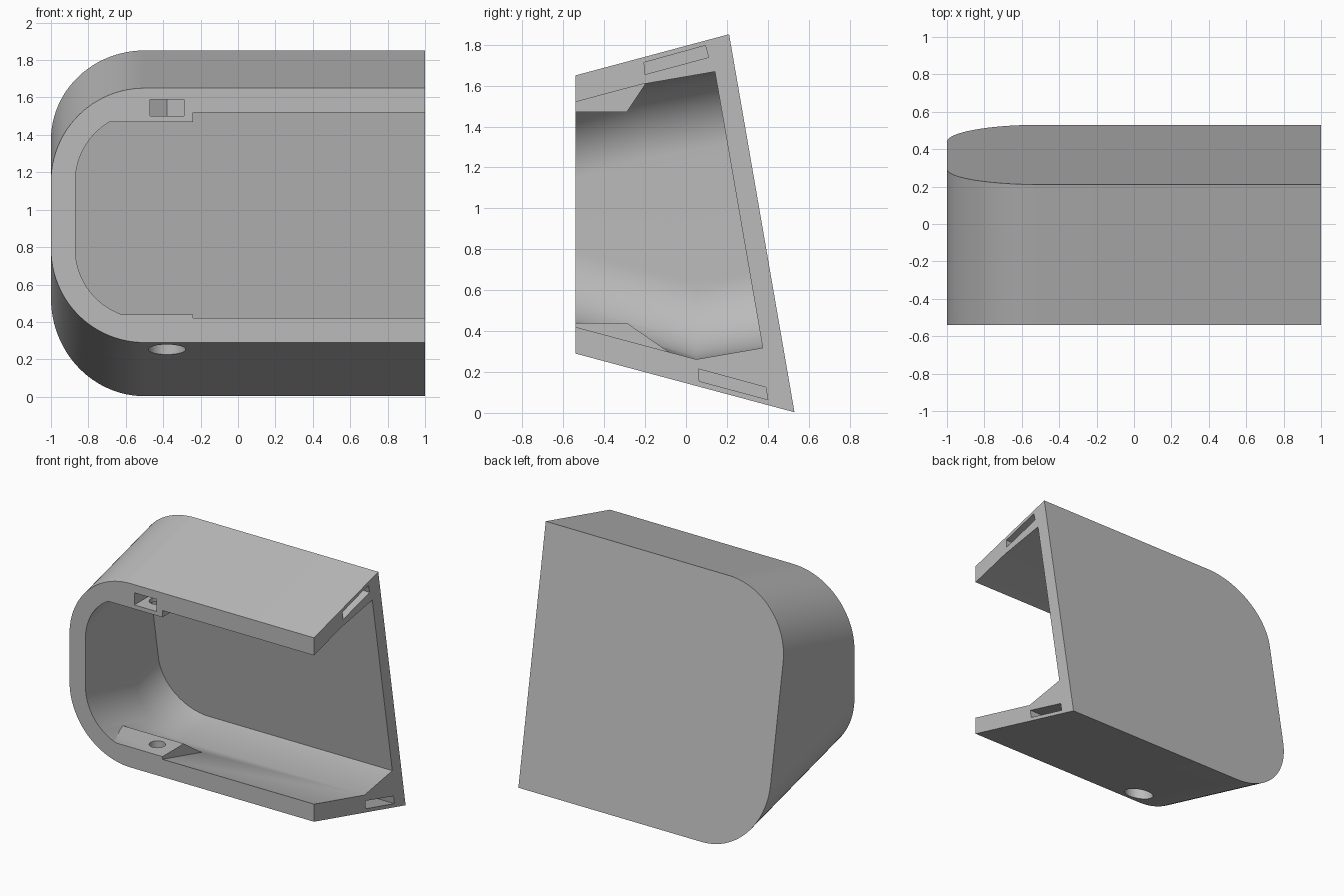
import bpy, bmesh
from math import sin, cos, pi, radians

cube = bpy.data.objects.get("Cube")
if cube:
    bpy.data.objects.remove(cube)

grey = bpy.data.materials.new("plain grey")
grey.use_nodes = True
grey.diffuse_color = (0.5, 0.5, 0.5, 1)
grey.node_tree.nodes["Principled BSDF"].inputs["Base Color"].default_value = (0.5, 0.5, 0.5, 1)

FRONT = -0.54      # front plane
TAPER = 0.268      # spread of roof and floor per unit depth
LEAN = 0.173       # backward lean of the rear plane


def profile(radius, end):
    """Rounded section open to +x: list of (x, z, up or down)."""
    steps = 24
    pts = [(end, 1.15 + radius, 1)]
    for centre, up, start in ((1.15, 1, pi / 2), (0.79, -1, pi)):
        for i in range(steps + 1):
            a = start + pi / 2 * i / steps
            pts.append((-0.5 + radius * cos(a), centre + radius * sin(a), up))
    return pts + [(end, 0.79 - radius, -1)]


def at_depth(p, y):
    x, z, up = p
    return (x, y, z + up * TAPER * (y - FRONT))


def to_plane(p, y, slope, offset):
    """Slide a point in depth until it meets the leaning rear plane."""
    x, z = p
    t = (offset - LEAN * z - y) / (1 + slope * LEAN)
    return (x, y + t, z + slope * t)


def loft(name, rings):
    bm = bmesh.new()
    loops = [[bm.verts.new(co) for co in ring] for ring in rings]
    for a, b in zip(loops, loops[1:]):
        for i in range(len(a)):
            j = (i + 1) % len(a)
            bm.faces.new((a[i], a[j], b[j], b[i]))
    bm.faces.new(loops[0])
    bm.faces.new(loops[-1])
    bmesh.ops.recalc_face_normals(bm, faces=bm.faces)
    mesh = bpy.data.meshes.new(name)
    bm.to_mesh(mesh)
    bm.free()
    mesh.materials.append(grey)
    obj = bpy.data.objects.new(name, mesh)
    bpy.context.collection.objects.link(obj)
    return obj


def side_prism(name, yz, x0, x1):
    return loft(name, [[(x, y, z) for y, z in yz] for x in (x0, x1)])


def upright(name, xy, z0, z1):
    return loft(name, [[(x, y, z) for x, y in xy] for z in (z0, z1)])


def circle(x, y, r, n=32):
    return [(x + r * cos(2 * pi * i / n), y + r * sin(2 * pi * i / n)) for i in range(n)]


def cut(target, cutter):
    cutter.hide_render = True
    mod = target.modifiers.new("cut", "BOOLEAN")
    mod.operation, mod.solver, mod.object = "DIFFERENCE", "EXACT", cutter
    bpy.context.view_layer.objects.active = target
    bpy.ops.object.modifier_apply(modifier=mod.name)
    bpy.data.objects.remove(cutter)


# Outer body
outer = profile(0.5, 1.0)
body = loft("half_housing", [
    [at_depth(p, FRONT) for p in outer],
    [to_plane((p[0], p[1]), FRONT, p[2] * TAPER, 0.531) for p in outer]])

# Cavity: flares from the front, then runs square to the rear wall
inner = profile(0.37, 1.1)
middle = [at_depth(p, -0.22 if p[2] > 0 else 0.05) for p in inner]
cavity = loft("cavity", [
    [at_depth(p, -0.6) for p in inner], middle,
    [to_plane((x, z), y, LEAN, 0.43) for x, y, z in middle]])

# Screw bosses left standing inside the cavity
cut(cavity, side_prism("upper_boss", [(-0.7, 1.47), (-0.29, 1.47), (-0.2, 1.605),
                                      (-0.2, 1.9), (-0.7, 1.9)], -1.2, -0.24))
cut(cavity, side_prism("lower_boss", [(-0.7, 0.44), (-0.29, 0.44), (-0.08, 0.295),
                                      (-0.08, 0.1), (-0.7, 0.1)], -1.2, -0.24))
cut(body, cavity)

# Screw hole, head recess and nut pocket
SX, SY = -0.38, -0.40
cut(body, upright("screw_hole", circle(SX, SY, 0.055), 0.1, 0.6))
cut(body, upright("head_recess", circle(SX, SY, 0.1), 0.1, 0.36))
cut(body, upright("upper_screw_hole", circle(SX, SY, 0.055), 1.4, 1.6))
cut(body, upright("nut_pocket", [(SX - 0.09, -0.7), (SX + 0.09, -0.7), (SX + 0.09, -0.348),
                                 (SX, -0.296), (SX - 0.09, -0.348)], 1.5, 1.59))

# Joining slots in the open end
for y, z, slope in ((-0.2, 1.655, TAPER), (0.06, 0.155, -TAPER)):
    yz = [(y, z), (y + 0.31, z + 0.31 * slope),
          (y + 0.295, z + 0.31 * slope + 0.058), (y - 0.005, z + 0.058)]
    if slope < 0:
        yz = [(y + 0.005, z), (y + 0.34, z - 0.09), (y + 0.33, z - 0.03), (y, z + 0.06)]
    cut(body, side_prism("joining_slot", yz, 0.85, 1.1))

# Smooth rounded walls, crisp edges
bpy.ops.object.select_all(action="DESELECT")
body.select_set(True)
bpy.context.view_layer.objects.active = body
bpy.ops.object.shade_smooth_by_angle(angle=radians(25))
